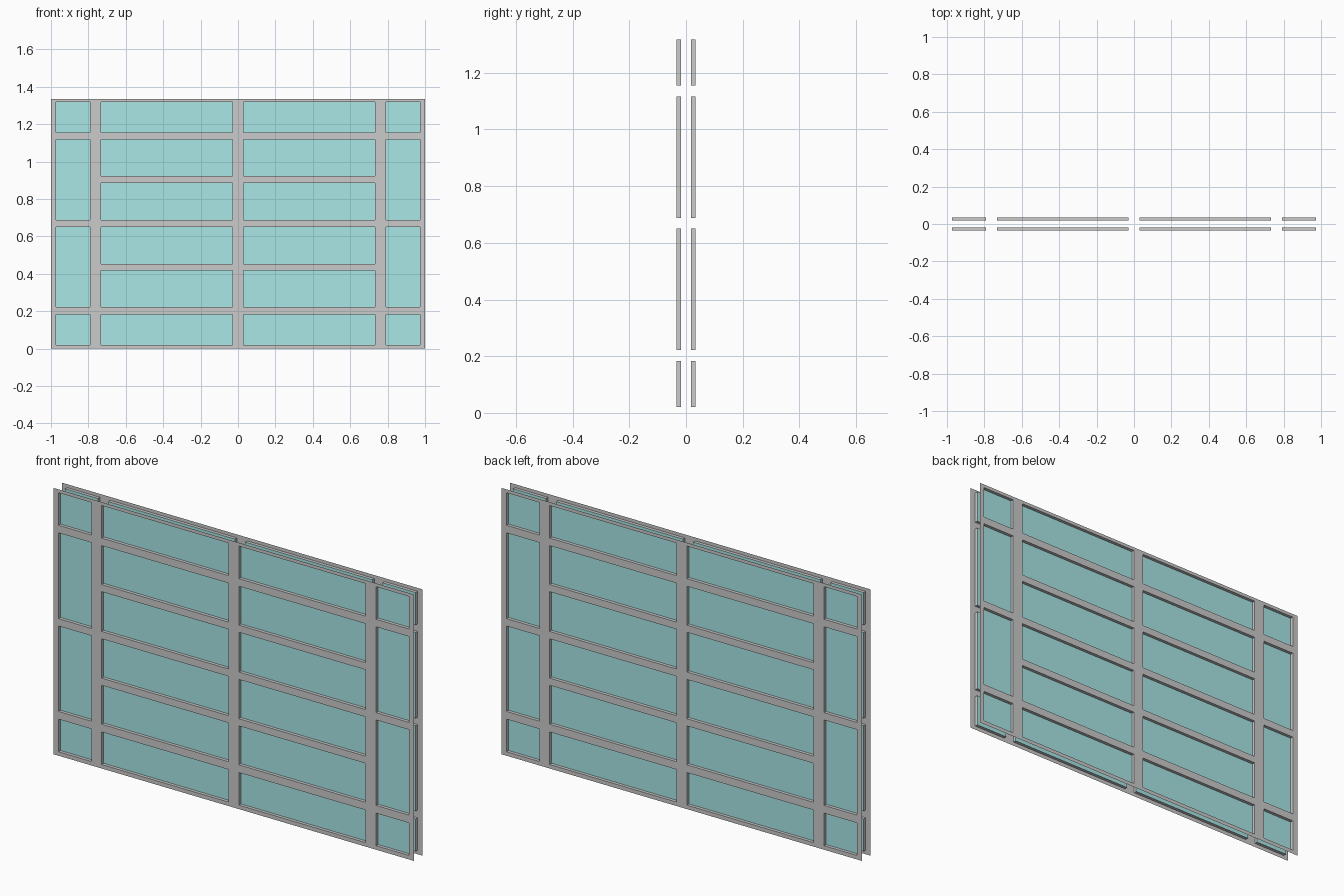
import bpy, bmesh

if "Cube" in bpy.data.objects:
    bpy.data.objects.remove(bpy.data.objects["Cube"])

FACE_Y, PANE_Y = -0.034, -0.018      # face of the frame, recessed panes
HEIGHT = 1.335

# Pane openings: rows per column, right half only (left half is the same in reverse)
side_rows = [(0.02, 0.183), (0.222, 0.65), (0.687, 1.117), (1.155, 1.318)]
mid_rows = [(0.02, 0.183), (0.222, 0.417), (0.453, 0.65),
            (0.687, 0.886), (0.922, 1.117), (1.155, 1.318)]
right_half = [(0.029, 0.732, mid_rows), (0.79, 0.972, side_rows)]
columns = [(-b, -a, r) for a, b, r in reversed(right_half)] + right_half


def quad(bm, *pts):
    bm.faces.new([bm.verts.new(p) for p in pts])


def panel(bm, x0, x1, z0, z1, y):
    """Upright rectangle facing -y."""
    quad(bm, (x0, y, z0), (x1, y, z0), (x1, y, z1), (x0, y, z1))


def finish(bm, name):
    """Make the front sheet and mirror it to the back."""
    bmesh.ops.remove_doubles(bm, verts=bm.verts, dist=1e-5)
    mesh = bpy.data.meshes.new(name)
    bm.to_mesh(mesh)
    bm.free()
    ob = bpy.data.objects.new(name, mesh)
    bpy.context.collection.objects.link(ob)
    mod = ob.modifiers.new("front_to_back", 'MIRROR')
    mod.use_axis = (False, True, False)
    mod.use_mirror_merge = False
    return ob


frame, panes = bmesh.new(), bmesh.new()

# Full-height stiles between the columns
edges = [-1.0] + [v for a, b, _ in columns for v in (a, b)] + [1.0]
for x0, x1 in zip(edges[::2], edges[1::2]):
    panel(frame, x0, x1, 0, HEIGHT, FACE_Y)

for x0, x1, rows in columns:
    # Cross rails between the openings
    levels = [0.0] + [v for row in rows for v in row] + [HEIGHT]
    for z0, z1 in zip(levels[::2], levels[1::2]):
        panel(frame, x0, x1, z0, z1, FACE_Y)
    # Reveals facing into each opening, and the recessed pane
    for z0, z1 in rows:
        ring = [(x0, z0), (x1, z0), (x1, z1), (x0, z1)]
        for (ax, az), (bx, bz) in zip(ring, ring[1:] + ring[:1]):
            quad(frame, (ax, FACE_Y, az), (ax, PANE_Y, az),
                 (bx, PANE_Y, bz), (bx, FACE_Y, bz))
        panel(panes, x0, x1, z0, z1, PANE_Y)

for f in frame.faces:                # reveals point towards the opening
    f.normal_update()
finish(frame, "window_frame")

glass = finish(panes, "window_panes")
mat = bpy.data.materials.new("teal_glass")
mat.diffuse_color = (0.4, 0.8, 0.8, 1)
mat.use_nodes = True
mat.node_tree.nodes["Principled BSDF"].inputs["Base Color"].default_value = mat.diffuse_color
glass.data.materials.append(mat)
